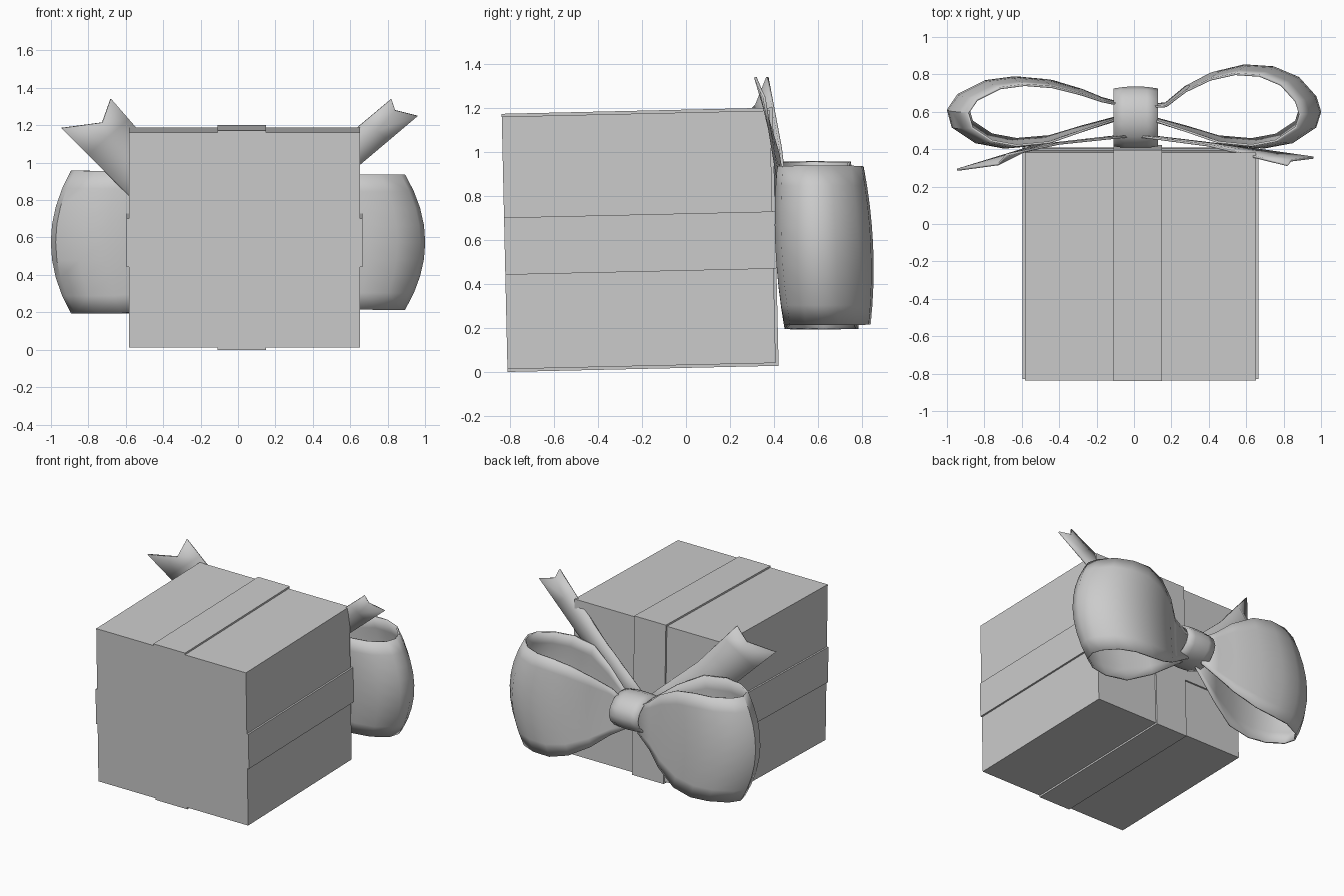
import bpy, bmesh, math
from mathutils import Matrix, Vector

cube = bpy.data.objects.get("Cube")
if cube:
    bpy.data.objects.remove(cube, do_unlink=True)

grey = bpy.data.materials.new("plain grey")
grey.use_nodes = True
grey.diffuse_color = (0.6, 0.6, 0.6, 1)
grey.node_tree.nodes["Principled BSDF"].inputs["Base Color"].default_value = (0.6, 0.6, 0.6, 1)


def make(name, bm, smooth=False, thickness=0):
    bmesh.ops.recalc_face_normals(bm, faces=bm.faces)
    mesh = bpy.data.meshes.new(name)
    bm.to_mesh(mesh)
    bm.free()
    mesh.materials.append(grey)
    ob = bpy.data.objects.new(name, mesh)
    bpy.context.collection.objects.link(ob)
    if smooth:
        bpy.ops.object.select_all(action="DESELECT")
        bpy.context.view_layer.objects.active = ob
        ob.select_set(True)
        bpy.ops.object.shade_smooth_by_angle(angle=math.radians(40))
    if thickness:
        mod = ob.modifiers.new("Thickness", "SOLIDIFY")
        mod.thickness = thickness
        mod.offset = 0
    return ob


def sheet(name, rows, closed=False, thickness=0.012):
    """Skin rows of points into a ribbon sheet."""
    bm = bmesh.new()
    grid = [[bm.verts.new(p) for p in row] for row in rows]
    pairs = list(zip(grid, grid[1:])) + ([(grid[-1], grid[0])] if closed else [])
    for a, b in pairs:
        for j in range(len(a) - 1):
            bm.faces.new((a[j], a[j + 1], b[j + 1], b[j]))
    return make(name, bm, True, thickness)


# Box and its flat ribbons share a slightly tilted frame
CENTRE = Vector((0.035, -0.215, 0.6))
TILT = Matrix.Translation(CENTRE) @ Matrix.Rotation(math.radians(1.3), 4, "X")
HX, HY, HZ, T, W = 0.617, 0.61, 0.574, 0.013, 0.13


def block(name, lo, hi):
    bm = bmesh.new()
    bmesh.ops.create_cube(bm, size=1)
    lo, hi = Vector(lo), Vector(hi)
    for v in bm.verts:
        v.co = TILT @ Vector([lo[i] + (v.co[i] + 0.5) * (hi[i] - lo[i]) for i in range(3)])
    return make(name, bm)


block("gift_box", (-HX, -HY, -HZ), (HX, HY, HZ))
RX, RZ = -0.015, -0.015
block("top_ribbon", (RX - W, -HY, HZ), (RX + W, HY + T, HZ + T))
block("bottom_ribbon", (RX - W, -HY, -HZ - T), (RX + W, HY + T, -HZ))
block("back_upright_ribbon", (RX - W, HY, -HZ), (RX + W, HY + T, HZ))
block("left_ribbon", (HX, -HY, RZ - W), (HX + T, HY + T, RZ + W))
block("right_ribbon", (-HX - T, -HY, RZ - W), (-HX, HY + T, RZ + W))
block("back_level_ribbon", (-HX, HY, RZ - W), (HX, HY + T * 0.9, RZ + W))


# Bow loops: plan path, widening away from the knot, edges curling inward
def loop(name, side, path, half):
    rows = []
    for x, y in path:
        t = min(max((x - 0.1) / 0.55, 0), 1)
        h = 0.1 + (half - 0.1) * t * (2 - t)
        row = []
        for k in range(-4, 5):
            u = k / 4
            s = 1 - 0.12 * u * u
            z = 0.575 + h * u
            row.append((side * (0.1 + (x - 0.1) * s),
                        0.62 + (y - 0.62) * s - 0.045 * h * u, z))
        rows.append(row)
    return sheet(name, rows)


near = [(0.97, 0.52), (0.85, 0.44), (0.7, 0.412), (0.5, 0.43), (0.3, 0.495), (0.05, 0.57)]
loop("left_loop", 1, [(0.05, 0.63), (0.18, 0.64), (0.3, 0.735), (0.45, 0.81), (0.6, 0.845),
                      (0.75, 0.835), (0.88, 0.78), (0.97, 0.68), (0.995, 0.6)] + near, 0.36)
loop("right_loop", -1, [(0.05, 0.64), (0.18, 0.67), (0.3, 0.715), (0.48, 0.765), (0.65, 0.78),
                        (0.8, 0.76), (0.94, 0.69), (0.995, 0.61)] + near, 0.38)

# Knot: barrel-like band wrapped around the middle of the bow
knot = []
for i in range(14):
    a = math.tau * i / 14
    row = []
    for u in (-1, -0.5, 0, 0.5, 1):
        s = 1 - 0.07 * u * u
        row.append((0.01 + 0.118 * u, 0.57 + 0.16 * s * math.cos(a),
                    0.6 + 0.125 * s * math.sin(a)))
    knot.append(row)
sheet("knot", knot, closed=True)


# Tails: tapered strips with a notched end
def tail(name, upper, lower, notch):
    rows = []
    n = 6
    for i in range(n + 1):
        t = i / n

        def along(edge):
            a, b, c = map(Vector, edge)
            return a.lerp(b, t * 2) if t < 0.5 else b.lerp(c, t * 2 - 1)
        a, b = along(upper), along(lower)
        mid = (a + b) / 2
        rows.append([a, Vector(notch) if i == n else mid, b])
    return sheet(name, rows)


tail("left_tail",
     [(0.02, 0.47, 0.68), (0.40, 0.42, 0.99), (0.82, 0.315, 1.34)],
     [(0.08, 0.47, 0.53), (0.50, 0.42, 0.86), (0.96, 0.355, 1.25)], (0.84, 0.34, 1.28))
tail("right_tail",
     [(-0.02, 0.47, 0.68), (-0.40, 0.43, 1.02), (-0.68, 0.37, 1.34)],
     [(-0.08, 0.47, 0.50), (-0.52, 0.42, 0.76), (-0.945, 0.29, 1.185)], (-0.725, 0.32, 1.215))
